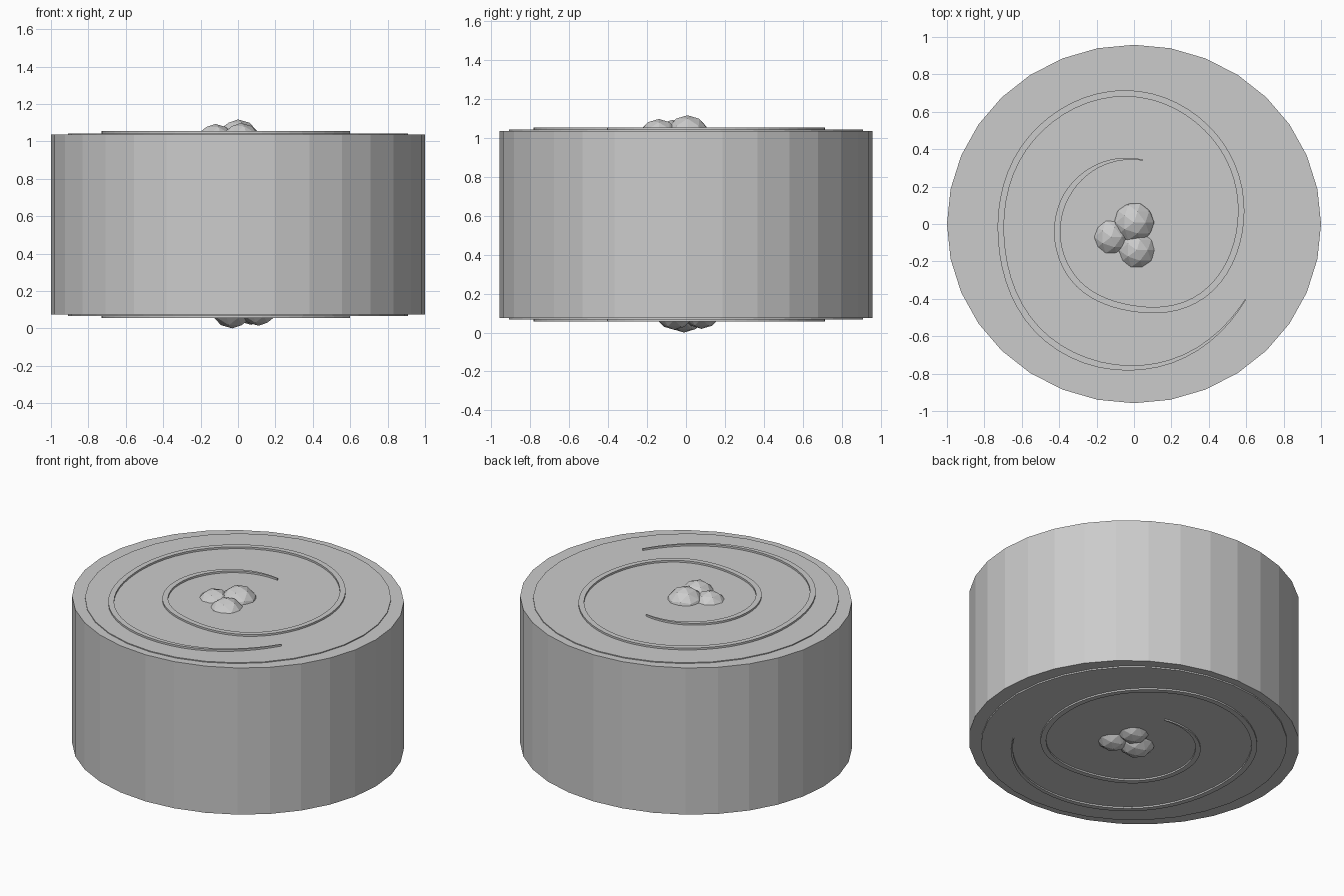
import bpy, bmesh, math
from mathutils import Vector

cube = bpy.data.objects.get("Cube")
if cube:
    bpy.data.objects.remove(cube)

grey = bpy.data.materials.new("plain grey")
grey.use_nodes = True
colour = (0.6, 0.6, 0.6, 1)
grey.diffuse_color = colour
grey.node_tree.nodes["Principled BSDF"].inputs["Base Color"].default_value = colour


def add_object(name, bm):
    bmesh.ops.recalc_face_normals(bm, faces=bm.faces)
    mesh = bpy.data.meshes.new(name)
    bm.to_mesh(mesh)
    bm.free()
    mesh.materials.append(grey)
    obj = bpy.data.objects.new(name, mesh)
    bpy.context.collection.objects.link(obj)
    return obj


def drum(name, rx, ry, low, high):
    bm = bmesh.new()
    bmesh.ops.create_cone(bm, cap_ends=True, segments=32, radius1=1, radius2=1, depth=1)
    bmesh.ops.scale(bm, vec=(rx, ry, high - low), verts=bm.verts)
    bmesh.ops.translate(bm, vec=(0, 0, (low + high) / 2), verts=bm.verts)
    add_object(name, bm)


def ball(name, x, y, z, radius):
    bm = bmesh.new()
    bmesh.ops.create_icosphere(bm, subdivisions=2, radius=radius)
    bmesh.ops.translate(bm, vec=(x, y, z), verts=bm.verts)
    add_object(name, bm)


def smooth_sample(values, t):
    """Catmull-Rom value at position t along evenly spaced values."""
    i = min(int(t), len(values) - 2)
    f = t - i
    a, b, c, d = (values[max(0, min(len(values) - 1, i + k))] for k in (-1, 0, 1, 2))
    return b + f * (c - a + f * (2 * a - 5 * b + 4 * c - d + f * (3 * (b - c) + d - a))) / 2


# Outer wall and the slightly raised end discs
drum("outer_wall", 1, 0.958, 0.075, 1.037)
drum("end_discs", 0.91, 0.91, 0.066, 1.043)

# Rolled spiral strip, running through the drum and showing at both ends
radii = [.72, .765, .77, .715, .715, .70, .635, .57, .53, .45, .435, .405, .37, .345]
steps = 104
start, finish = math.radians(-34), math.radians(-638)
bm = bmesh.new()
rings = []
for n in range(steps + 1):
    u = n / steps
    angle = start + (finish - start) * u
    r = smooth_sample(radii, u * (len(radii) - 1))
    half = 0.003 + 0.014 * min(1, 8 * u, 8 * (1 - u))
    out = Vector((math.cos(angle), math.sin(angle), 0))
    ring = []
    for side, z in ((-half, 0.056), (half, 0.056), (half, 1.055), (-half, 1.055)):
        ring.append(bm.verts.new(out * (r + side) + Vector((0, 0, z))))
    rings.append(ring)
for a, b in zip(rings, rings[1:]):
    for k in range(4):
        j = (k + 1) % 4
        bm.faces.new((a[k], a[j], b[j], b[k]))
bm.faces.new(rings[0])
bm.faces.new(rings[-1])
add_object("spiral_strip", bm)

# Clusters of faceted balls in the middle of each end
ball("top_ball_centre", 0, 0.008, 1.0, 0.117)
ball("top_ball_left", -0.122, -0.07, 0.985, 0.108)
ball("top_ball_front", 0.015, -0.14, 0.987, 0.111)
ball("bottom_ball_centre", -0.03, -0.01, 0.117, 0.117)
ball("bottom_ball_right", 0.11, -0.06, 0.122, 0.108)
ball("bottom_ball_back", 0.07, 0.08, 0.13, 0.111)
